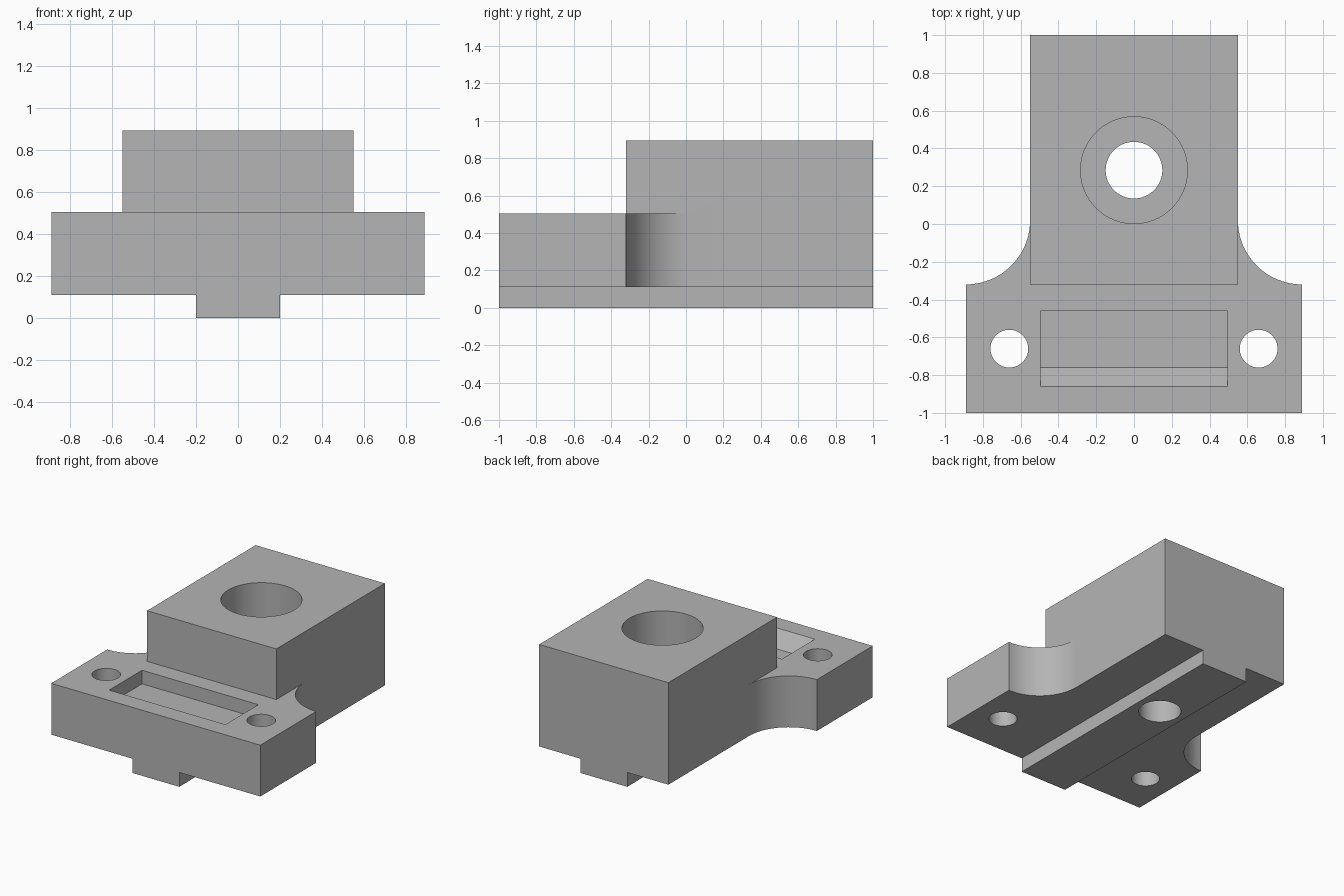
import bpy
import bmesh
import math
from mathutils import Vector

default = bpy.data.objects.get("Cube")
if default:
    bpy.data.objects.remove(default, do_unlink=True)

# Main levels and widths
KEY_TOP, BASE_TOP, TOP = 0.11, 0.505, 0.895
FLANGE_X, BLOCK_X, KEY_X = 0.89, 0.55, 0.2
STEP_Y = -0.32
FILLET = FLANGE_X - BLOCK_X

grey = bpy.data.materials.new("machined_grey")
grey.use_nodes = True
colour = (0.46, 0.46, 0.46, 1)
grey.diffuse_color = colour
grey.node_tree.nodes["Principled BSDF"].inputs["Base Color"].default_value = colour


def prism(name, outline, low, high, place=lambda a, b, h: (a, b, h)):
    """Extrude a closed outline from low to high; place maps it into space."""
    bm = bmesh.new()
    face = bm.faces.new([bm.verts.new(place(a, b, low)) for a, b in outline])
    side = bmesh.ops.extrude_face_region(bm, geom=[face])["geom"]
    shift = Vector(place(0, 0, high)) - Vector(place(0, 0, low))
    bmesh.ops.translate(bm, vec=shift, verts=[v for v in side if isinstance(v, bmesh.types.BMVert)])
    bmesh.ops.recalc_face_normals(bm, faces=bm.faces)
    mesh = bpy.data.meshes.new(name)
    bm.to_mesh(mesh)
    bm.free()
    mesh.materials.append(grey)
    obj = bpy.data.objects.new(name, mesh)
    bpy.context.collection.objects.link(obj)
    return obj


def rectangle(x, front, back):
    return [(-x, front), (x, front), (x, back), (-x, back)]


def arc(cx, cy, r, start, end, steps):
    angles = [math.radians(start + (end - start) * i / steps) for i in range(steps + 1)]
    return [(cx + r * math.cos(a), cy + r * math.sin(a)) for a in angles]


def cylinder(name, x, y, r, low, high):
    return prism(name, arc(x, y, r, 0, 360, 64)[:-1], low, high)


def combine(target, tool, operation):
    mod = target.modifiers.new(tool.name, "BOOLEAN")
    mod.operation = operation
    mod.solver = "EXACT"
    mod.object = tool
    bpy.context.view_layer.objects.active = target
    bpy.ops.object.modifier_apply(modifier=mod.name)
    bpy.data.objects.remove(tool, do_unlink=True)


# Base plate: wide flange blending into the narrow rear with concave corners
right_half = [(FLANGE_X, -1)] + arc(FLANGE_X, STEP_Y + FILLET, FILLET, 270, 180, 20) + [(BLOCK_X, 1)]
outline = right_half + [(-x, y) for x, y in reversed(right_half)]
body = prism("clamp_body", outline, KEY_TOP, BASE_TOP)

# Raised rear block and locating key under the full length
combine(body, prism("rear_block", rectangle(BLOCK_X, STEP_Y, 1), BASE_TOP, TOP), "UNION")
combine(body, prism("locating_key", rectangle(KEY_X, -1, 1), 0, KEY_TOP), "UNION")

# Counterbored hole in the block
combine(body, cylinder("counterbore", 0, 0.285, 0.283, 0.4, 1), "DIFFERENCE")
combine(body, cylinder("through_bore", 0, 0.285, 0.15, -0.1, 0.6), "DIFFERENCE")

# Bolt holes in the flange
for side in (-1, 1):
    combine(body, cylinder("bolt_hole", side * 0.66, -0.66, 0.1, 0, 0.7), "DIFFERENCE")

# Shallow pocket with a sloping front wall
pocket = [(-0.86, 0.6), (-0.86, BASE_TOP), (-0.76, 0.4), (-0.46, 0.4), (-0.46, 0.6)]
combine(body, prism("pocket", pocket, -0.495, 0.495, lambda y, z, x: (x, y, z)), "DIFFERENCE")

# Merge coplanar faces, then smooth only the curved walls
bm = bmesh.new()
bm.from_mesh(body.data)
bmesh.ops.remove_doubles(bm, verts=bm.verts, dist=0.0001)
bmesh.ops.dissolve_limit(bm, angle_limit=math.radians(0.5), verts=bm.verts, edges=bm.edges)
bm.to_mesh(body.data)
bm.free()
bpy.ops.object.select_all(action="DESELECT")
body.select_set(True)
bpy.context.view_layer.objects.active = body
bpy.ops.object.shade_smooth_by_angle(angle=math.radians(30))
